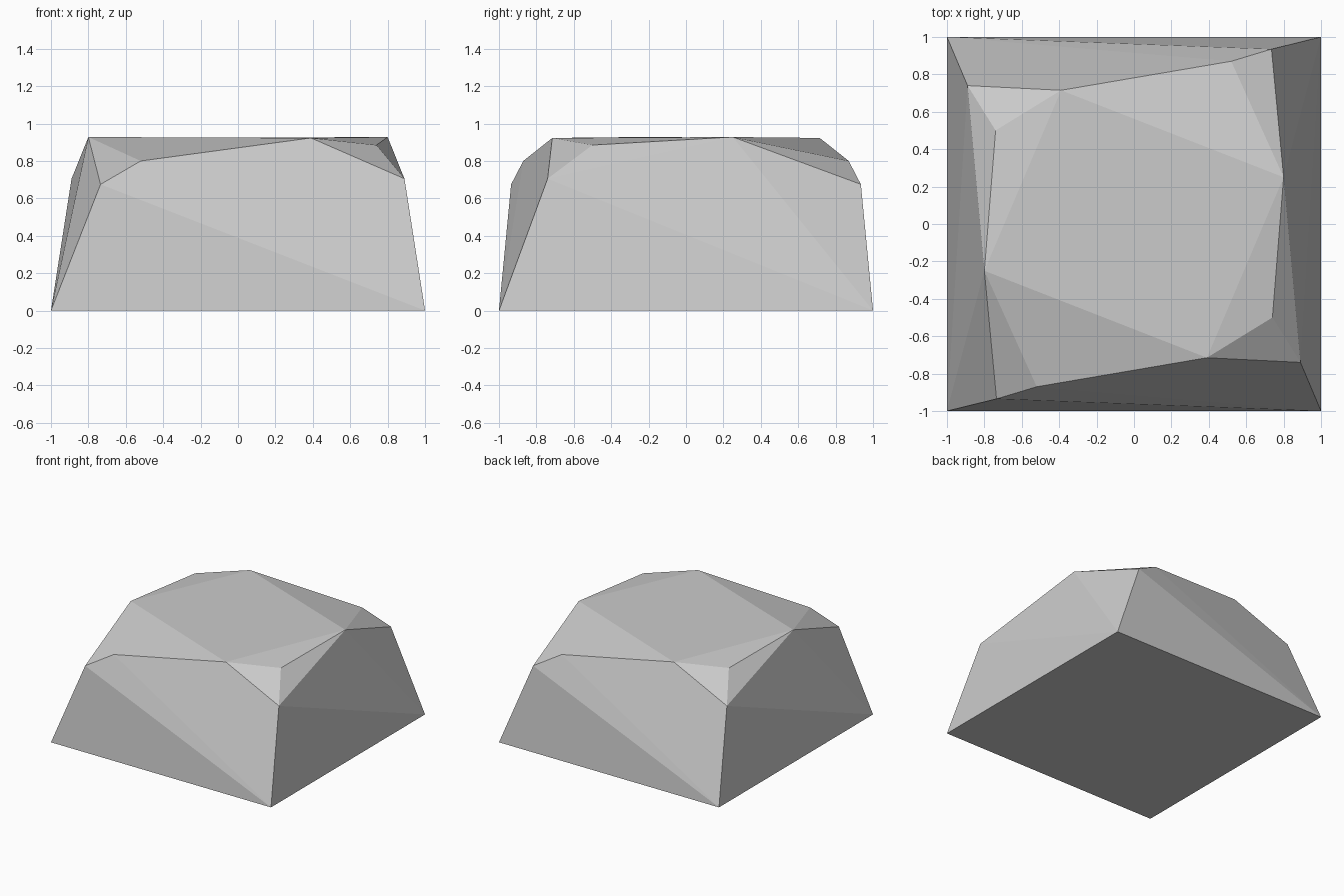
import bpy
import bmesh

if "Cube" in bpy.data.objects:
    bpy.data.objects.remove(bpy.data.objects["Cube"], do_unlink=True)

# Stone material
stone = bpy.data.materials.new("stone_grey")
stone.use_nodes = True
grey = (0.6, 0.6, 0.6, 1)
stone.diffuse_color = grey
stone.node_tree.nodes["Principled BSDF"].inputs["Base Color"].default_value = grey

# Corners of one half; the other half is the same turned half a circle about z
half = {
    "base_left": (1, -1, 0), "base_right": (-1, -1, 0),
    "low": (-0.735, -0.935, 0.675), "mid": (-0.52, -0.87, 0.80),
    "crest": (0.39, -0.715, 0.923), "corner": (0.89, -0.74, 0.705),
    "notch": (0.74, -0.5, 0.885), "peak": (0.80, 0.25, 0.928),
}

# Facets of one half; a trailing * means the turned copy of that corner
facets = [
    # front slope
    "base_right base_left low", "low base_left mid",
    "mid base_left crest", "crest base_left corner",
    # side slope
    "base_left base_right* corner", "corner base_right* peak",
    "peak base_right* low*",
    # chipped corner and shoulder
    "corner peak notch", "notch peak crest", "notch crest corner",
    "peak low* mid*", "peak mid* crest*",
]

bm = bmesh.new()
verts = {}
for name, (x, y, z) in half.items():
    verts[name] = bm.verts.new((x, y, z))
    verts[name + "*"] = bm.verts.new((-x, -y, z))


def turned(name):
    return name[:-1] if name.endswith("*") else name + "*"


for facet in facets:
    names = facet.split()
    bm.faces.new([verts[n] for n in names])
    bm.faces.new([verts[turned(n)] for n in names])

# Flat crown and underside
for ring in ("crest peak crest* peak*", "base_right base_left base_right* base_left*"):
    bm.faces.new([verts[n] for n in ring.split()])
bmesh.ops.recalc_face_normals(bm, faces=bm.faces)

mesh = bpy.data.meshes.new("rock")
bm.to_mesh(mesh)
bm.free()
mesh.materials.append(stone)
rock = bpy.data.objects.new("rock", mesh)
bpy.context.collection.objects.link(rock)
